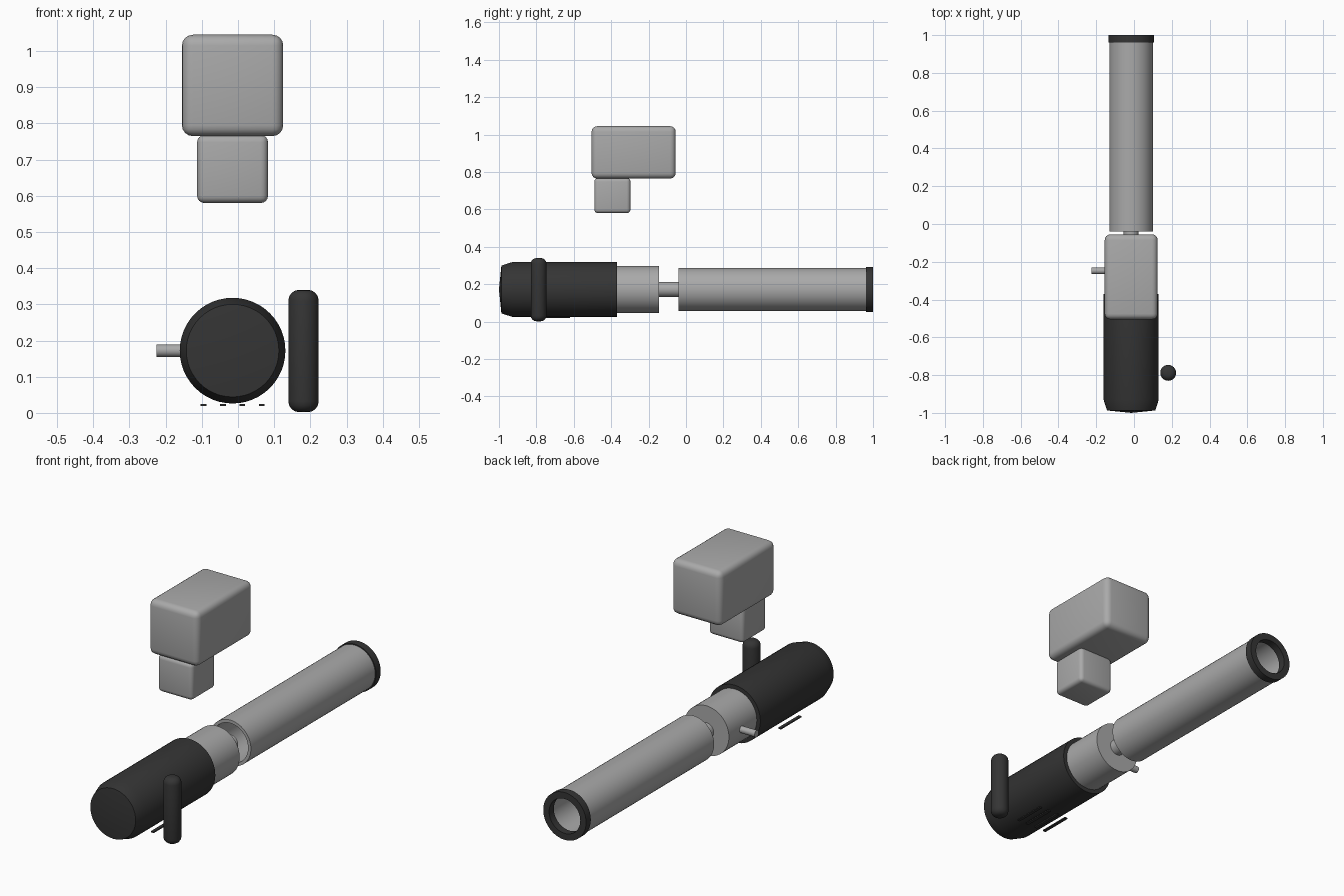
import bpy, bmesh, math
from mathutils import Matrix, Vector

if "Cube" in bpy.data.objects:
    bpy.data.objects.remove(bpy.data.objects["Cube"], do_unlink=True)

AXIS_X, AXIS_Z = -0.015, 0.172


def material(name, value):
    mat = bpy.data.materials.new(name)
    mat.use_nodes = True
    colour = (value, value, value, 1)
    mat.diffuse_color = colour
    mat.node_tree.nodes["Principled BSDF"].inputs["Base Color"].default_value = colour
    return mat


GREY = material("light grey", 0.4)
DARK = material("charcoal", 0.035)


def finish(name, bm, mat, bevel=0, segments=4):
    bmesh.ops.recalc_face_normals(bm, faces=bm.faces)
    mesh = bpy.data.meshes.new(name)
    bm.to_mesh(mesh)
    bm.free()
    mesh.materials.append(mat)
    obj = bpy.data.objects.new(name, mesh)
    bpy.context.collection.objects.link(obj)
    bpy.ops.object.select_all(action="DESELECT")
    obj.select_set(True)
    bpy.context.view_layer.objects.active = obj
    if bevel:
        mod = obj.modifiers.new("rounded edges", "BEVEL")
        mod.width, mod.segments = bevel, segments
        mod.limit_method = "ANGLE"
        bpy.ops.object.modifier_apply(modifier=mod.name)
    bpy.ops.object.shade_smooth_by_angle(angle=math.radians(25))
    return obj


def lathe(name, profile, mat, steps=48):
    """Spin (radius, y) points around the barrel axis."""
    bm = bmesh.new()
    verts = [bm.verts.new((AXIS_X + r, y, AXIS_Z)) for r, y in profile]
    edges = [bm.edges.new(pair) for pair in zip(verts, verts[1:])]
    bmesh.ops.spin(bm, geom=verts + edges, cent=(AXIS_X, 0, AXIS_Z),
                   axis=(0, 1, 0), angle=math.tau, steps=steps)
    bmesh.ops.remove_doubles(bm, verts=bm.verts, dist=0.0002)
    return finish(name, bm, mat)


def tube(name, outer, inner, y0, y1, mat):
    return lathe(name, [(outer, y0), (outer, y1), (inner, y1),
                        (inner, y0), (outer, y0)], mat)


def box(name, low, high, mat, bevel=0):
    low, high = Vector(low), Vector(high)
    bm = bmesh.new()
    bmesh.ops.create_cube(bm, size=1, matrix=Matrix.Translation((low + high) / 2)
                          @ Matrix.Diagonal((*(high - low), 1)))
    return finish(name, bm, mat, bevel)


def cylinder(name, centre, radius, length, axis, mat, bevel=0):
    bm = bmesh.new()
    turn = Vector((0, 0, 1)).rotation_difference(Vector(axis)).to_matrix().to_4x4()
    bmesh.ops.create_cone(bm, cap_ends=True, segments=32, radius1=radius,
                          radius2=radius, depth=length,
                          matrix=Matrix.Translation(centre) @ turn)
    return finish(name, bm, mat, bevel)


# Main cylinder line, from the capped front to the open rear
lathe("grip_body", [(0, -1.0), (0.128, -0.987), (0.146, -0.93),
                    (0.146, -0.37), (0, -0.37)], DARK)
lathe("collar", [(0, -0.4), (0.126, -0.4), (0.126, -0.145), (0, -0.145)], GREY)
lathe("connecting_rod", [(0, -0.16), (0.04, -0.16), (0.04, -0.035), (0, -0.035)], GREY)
tube("barrel", 0.116, 0.1, -0.04, 0.965, GREY)
tube("end_ring", 0.121, 0.088, 0.962, 1.0, DARK)

# Side peg and upright handle
cylinder("side_peg", (-0.17, -0.248, AXIS_Z), 0.017, 0.11, (1, 0, 0), GREY)
cylinder("side_handle", (0.181, -0.788, 0.171), 0.042, 0.338, (0, 0, 1), DARK, 0.03)

# Row of thin strips below the grip
for i in range(4):
    x = -0.095 + i * 0.0535
    box(f"grip_strip_{i + 1}", (x - 0.008, -0.785, 0.019), (x + 0.008, -0.62, 0.025), DARK)

# Floating rounded blocks
box("upper_block", (-0.155, -0.505, 0.765), (0.125, -0.055, 1.045), GREY, 0.03)
box("lower_block", (-0.113, -0.49, 0.58), (0.083, -0.297, 0.768), GREY, 0.02)
